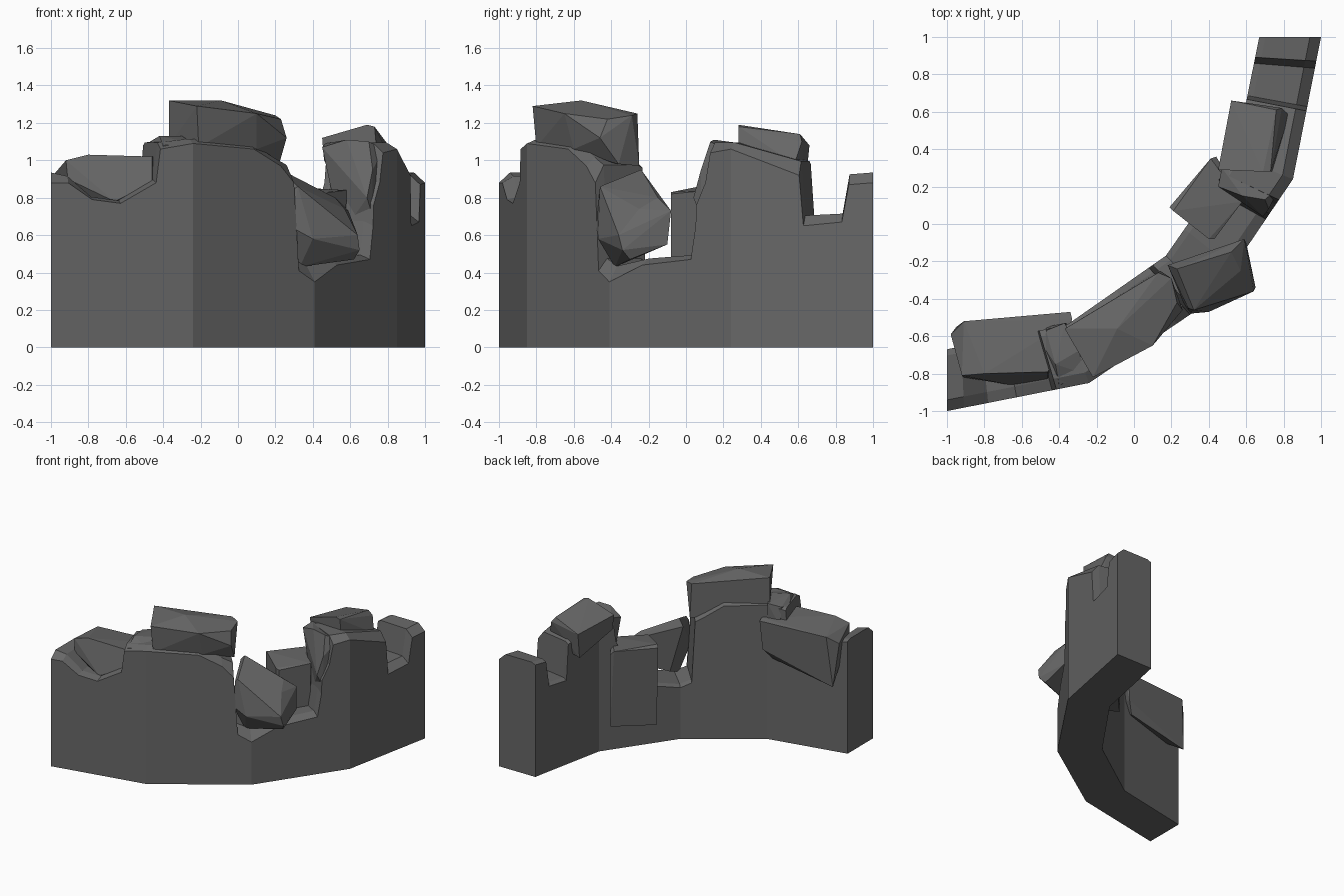
import bpy, bmesh
from mathutils import Vector

stone = bpy.data.materials.new("dark_grey_stone")
stone.diffuse_color = (0.135, 0.135, 0.135, 1)


def finish(name, bm):
    bmesh.ops.recalc_face_normals(bm, faces=bm.faces)
    me = bpy.data.meshes.new(name)
    bm.to_mesh(me)
    bm.free()
    me.materials.append(stone)
    ob = bpy.data.objects.new(name, me)
    bpy.context.collection.objects.link(ob)
    return ob


def rock(name, pts):
    """Faceted boulder: convex hull of a few corner points."""
    bm = bmesh.new()
    for p in pts:
        bm.verts.new(p)
    res = bmesh.ops.convex_hull(bm, input=bm.verts)
    junk = [v for v in bm.verts if not v.link_faces]
    bmesh.ops.delete(bm, geom=junk, context='VERTS')
    bmesh.ops.dissolve_limit(bm, angle_limit=0.05, verts=bm.verts, edges=bm.edges)
    return finish(name, bm)


# Curved wall: plan polylines of the outer and inner side
outer = [(-1, -1), (-.24, -.85), (.41, -.41), (.85, .24), (1, 1)]
inner = [(-1, -.67), (-.36, -.54), (.17, -.17), (.54, .36), (.67, 1)]


def along(path, u):
    i = min(int(u), 3)
    return Vector(path[i]).lerp(Vector(path[i + 1]), u - i)


# Broken crest: (position along the wall, outer height, inner height)
crest = [(0, .88, .92), (.12, .88, .90), (.29, .79, .76), (.49, .77, .74),
         (.74, .88, .85), (.77, 1.06, 1.08), (1, 1.09, 1.10), (1.5, 1.06, 1.09),
         (1.72, .97, 1.0), (1.83, .88, .96), (1.87, .41, .46), (2, .35, .42),
         (2.27, .44, .46), (2.67, .47, .48), (2.71, .65, .66), (2.715, .76, .78),
         (2.79, .88, .88), (2.83, 1.04, 1.08), (3, 1.06, 1.08), (3.48, .92, .98),
         (3.51, .65, .69), (3.78, .67, .70), (3.83, .87, .91), (4, .88, .92)]
bm = bmesh.new()
rings = []
for u, ho, hi in crest:
    o, i = along(outer, u), along(inner, u)
    top = max(ho, hi) + .015
    section = [(o, 0), (o, ho), (o.lerp(i, .18), top), (o.lerp(i, .9), top), (i, hi), (i, 0)]
    rings.append([bm.verts.new((p.x, p.y, z)) for p, z in section])
for a, b in zip(rings, rings[1:]):
    for k in range(6):
        j = (k + 1) % 6
        bm.faces.new((a[k], a[j], b[j], b[k]))
bm.faces.new(rings[0])
bm.faces.new(rings[-1])
finish("curved_wall", bm)

# Loose stones lying on and against the wall
rock("left_crest_stone", [
    (-.92, -.81, 1.0), (-.91, -.52, .99), (-.8, -.80, 1.03), (-.46, -.79, 1.02),
    (-.34, -.47, .99), (-.33, -.51, 1.0), (-.98, -.59, .93), (-.95, -.55, .58),
    (-.91, -.82, .90), (-.66, -.86, .78), (-.46, -.83, .88), (-.42, -.72, .88),
    (-.36, -.48, .76), (-.42, -.53, .68)])
rock("small_crest_stone", [
    (-.47, -.57, 1.10), (-.37, -.53, 1.12), (-.48, -.66, 1.09), (-.42, -.75, 1.13),
    (-.30, -.68, 1.13), (-.24, -.81, 1.09), (-.40, -.86, 1.08), (-.48, -.70, .95),
    (-.47, -.55, .95), (-.42, -.87, .92), (-.24, -.82, .95), (-.36, -.53, .95)])
rock("large_top_stone", [
    (-.37, -.56, 1.32), (-.22, -.82, 1.29), (-.09, -.56, 1.32), (.10, -.65, 1.25),
    (.23, -.42, 1.22), (.13, -.26, 1.25), (.20, -.29, 1.24), (.26, -.46, 1.12),
    (.10, -.60, 1.06), (.22, -.36, .98), (.14, -.25, .97), (-.37, -.56, 1.08),
    (-.21, -.80, 1.07)])
rock("fallen_outer_stone", [
    (.29, -.45, .84), (.18, -.22, .90), (.23, -.24, .95), (.32, -.46, .86),
    (.52, -.15, .80), (.59, -.08, .73), (.60, -.10, .55), (.65, -.34, .52),
    (.64, -.36, .60), (.57, -.25, .74), (.29, -.48, .64), (.40, -.47, .58),
    (.33, -.38, .43), (.30, -.22, .50), (.62, -.30, .47)])
rock("leaning_inner_block", [
    (.44, .36, .82), (.41, .35, .85), (.19, .09, .84), (.21, .07, .86),
    (.40, -.08, .83), (.43, -.08, .82), (.58, .12, .84), (.45, .34, .22),
    (.21, .08, .20), (.42, -.08, .22), (.57, .11, .24)])
rock("right_top_stone", [
    (.45, .29, 1.12), (.69, .28, 1.19), (.73, .28, 1.18), (.76, .61, 1.14),
    (.52, .66, 1.08), (.79, .62, 1.10), (.83, .58, .98), (.74, .28, 1.07),
    (.46, .30, 1.0), (.52, .64, .88), (.80, .58, .92)])
# Worn cap and bulge on the broken right end of the wall
rock("right_end_cap", [
    (.45, .20, 1.07), (.47, .30, 1.09), (.58, .15, 1.11), (.70, .13, 1.10),
    (.78, .20, 1.06), (.82, .28, 1.03), (.72, .08, .95), (.50, .20, .85),
    (.69, .04, .80), (.72, .08, .70), (.55, .18, .60), (.75, .24, .65)])
